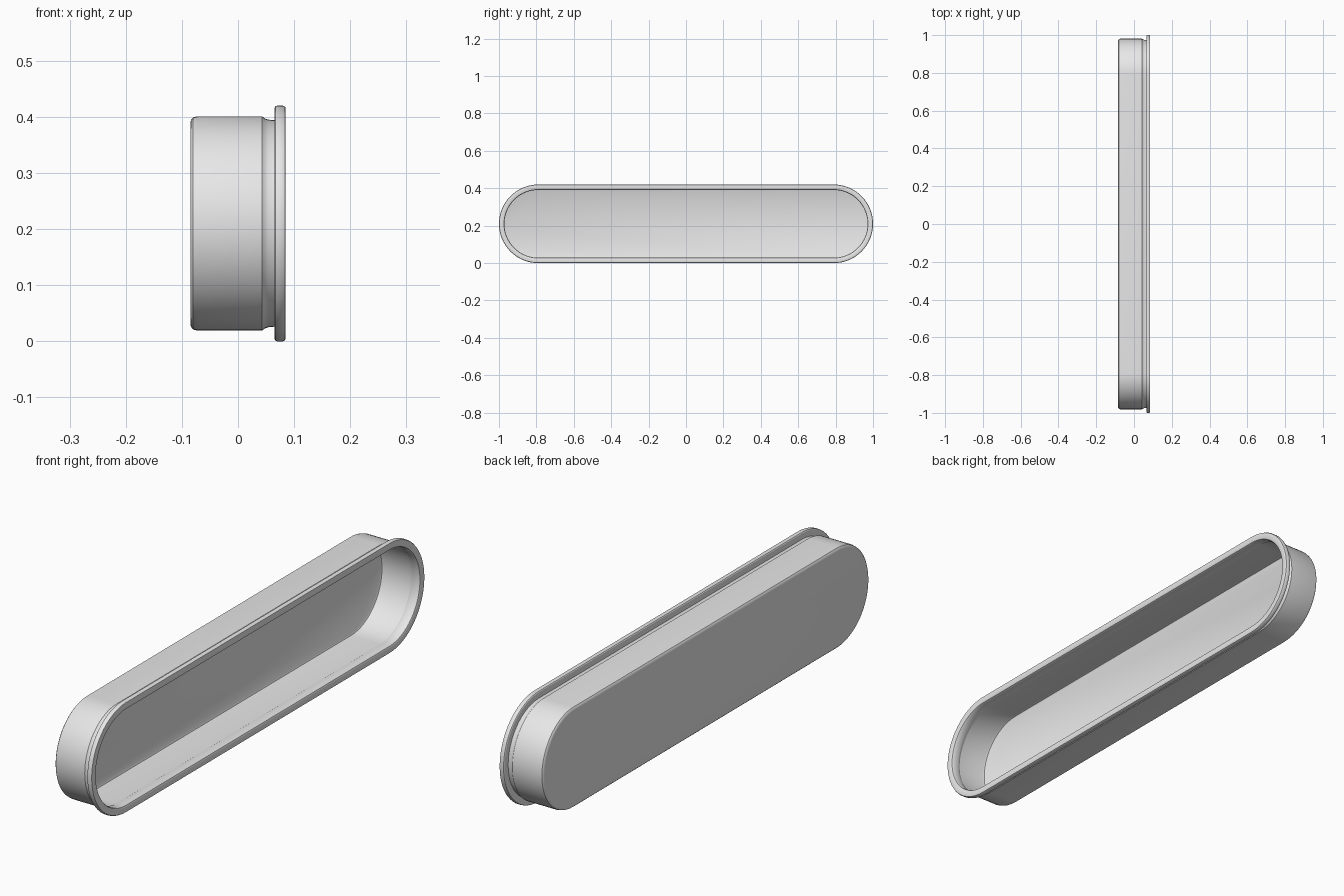
import bpy, bmesh, math

if "Cube" in bpy.data.objects:
    bpy.data.objects.remove(bpy.data.objects["Cube"])

HALF, CZ, SEG = 0.79, 0.21, 32   # straight half-length, centre height, steps per round end

# Closed cross-section as (x, radius): outside back -> rim -> inside floor
profile = [
    (-0.085, 0.178), (-0.084, 0.184), (-0.080, 0.189), (-0.072, 0.191),
    (0.043, 0.191), (0.048, 0.187), (0.054, 0.185), (0.065, 0.184),
    (0.065, 0.206), (0.067, 0.209), (0.070, 0.210), (0.080, 0.210),
    (0.084, 0.208), (0.085, 0.204),
    (0.085, 0.187), (0.083, 0.183), (0.079, 0.181),
    (0.054, 0.181), (0.048, 0.183), (0.043, 0.186),
    (-0.070, 0.186), (-0.077, 0.184), (-0.080, 0.178),
]


def stadium(bm, x, r):
    ring = []
    for side in (0, 1):
        for i in range(SEG + 1):
            a = math.pi * (side + i / SEG) - math.pi / 2
            y = r * math.cos(a) + (HALF if side == 0 else -HALF)
            ring.append(bm.verts.new((x, y, CZ + r * math.sin(a))))
    return ring


# Sweep the section round the stadium outline, then close back and inner floor
bm = bmesh.new()
rings = [stadium(bm, x, r) for x, r in profile]
n = len(rings[0])
for a, b in zip(rings, rings[1:]):
    for i in range(n):
        j = (i + 1) % n
        bm.faces.new((a[i], a[j], b[j], b[i]))
bm.faces.new(rings[0])
bm.faces.new(rings[-1])
bmesh.ops.recalc_face_normals(bm, faces=bm.faces)

mesh = bpy.data.meshes.new("recessed_tray")
bm.to_mesh(mesh)
bm.free()
tray = bpy.data.objects.new("recessed_tray", mesh)
bpy.context.collection.objects.link(tray)

grey = bpy.data.materials.new("light grey")
grey.diffuse_color = (0.8, 0.8, 0.8, 1)
grey.use_nodes = True
grey.node_tree.nodes["Principled BSDF"].inputs["Base Color"].default_value = grey.diffuse_color
mesh.materials.append(grey)

bpy.context.view_layer.objects.active = tray
tray.select_set(True)
bpy.ops.object.shade_smooth_by_angle(angle=math.radians(30))
